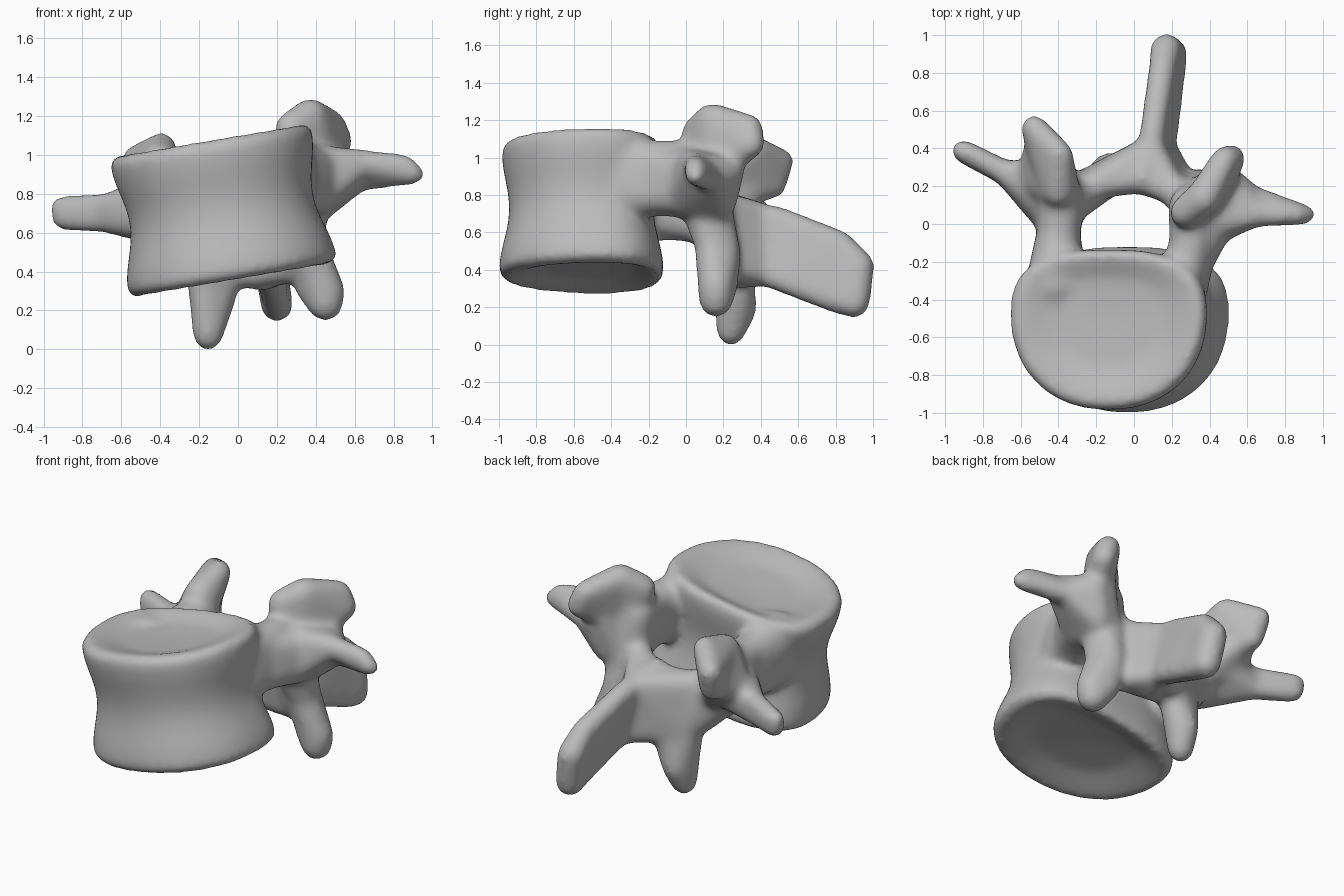
import bpy, bmesh, math

cube = bpy.data.objects.get("Cube")
if cube:
    bpy.data.objects.remove(cube, do_unlink=True)

PAD = .016       # makes up for the shrinkage of the final smoothing
TILT = .17       # sideways slope of both end plates
SEGMENTS = 64
SIDE_STEPS = 12
whole = bmesh.new()


def add_part(bm):
    """Merge one closed part into the whole bone."""
    bmesh.ops.recalc_face_normals(bm, faces=bm.faces[:])
    mesh = bpy.data.meshes.new("part")
    bm.to_mesh(mesh)
    bm.free()
    whole.from_mesh(mesh)
    bpy.data.meshes.remove(mesh)


def balls(radius, *centres):
    """Group of balls that share one radius."""
    return [(centre, radius + PAD) for centre in centres]


def hull(group):
    """Convex skin around a group of balls."""
    spheres = bmesh.new()
    for centre, radius in group:
        ball = bmesh.ops.create_icosphere(spheres, subdivisions=2, radius=radius)
        bmesh.ops.translate(spheres, verts=ball["verts"], vec=centre)
    skin = bmesh.new()
    for vert in spheres.verts:
        skin.verts.new(vert.co)
    spheres.free()
    result = bmesh.ops.convex_hull(skin, input=skin.verts[:])
    loose = {item for item in result["geom_interior"] + result["geom_unused"]
             if isinstance(item, bmesh.types.BMVert)}
    bmesh.ops.delete(skin, geom=list(loose), context='VERTS')
    add_part(skin)


def chain(*groups):
    """Skin each neighbouring pair of ball groups."""
    for first, second in zip(groups, groups[1:]):
        hull(first + second)


def power(value, exponent):
    return math.copysign(abs(value) ** exponent, value)


def body_ring(bm, t, scale, lift):
    """Ring at fraction t of the body height, waisted in the middle."""
    width = .54 - .02 * t - .06 * math.sin(math.pi * t) ** 2
    depth = .82 * width
    ring = []
    for i in range(SEGMENTS):
        angle = math.tau * i / SEGMENTS
        back = math.sin(angle) > 0
        exponent = .75 if back else .92
        u = scale * power(math.cos(angle), exponent)
        v = scale * power(math.sin(angle), exponent)
        # blunt back, deeper rounded front
        y = depth * (.2 + (.8 if back else 1.2) * v) - .56
        x = width * u - .03 - .11 * t
        ring.append(bm.verts.new((x, y, .39 + .68 * t + lift + TILT * x)))
    return ring


# Drum-shaped body with slightly dished ends: inset scale and outward lift
dish = [(.1, -.03), (.55, -.02), (.8, .02), (.92, .035)]
bm = bmesh.new()
rings = [body_ring(bm, 0, scale, -lift) for scale, lift in dish]
rings += [body_ring(bm, i / SIDE_STEPS, 1, 0) for i in range(SIDE_STEPS + 1)]
rings += [body_ring(bm, 1, scale, lift) for scale, lift in reversed(dish)]
for low, high in zip(rings, rings[1:]):
    for i in range(SEGMENTS):
        bm.faces.new((low[i - 1], low[i], high[i], high[i - 1]))
bm.faces.new(rings[0][::-1])
bm.faces.new(rings[-1])
add_part(bm)

# Pedicles, flaring into the body and the arch
left_root = balls(.11, (.3, .08, .97), (.32, .08, .78))
right_root = balls(.11, (-.39, .1, .85), (-.39, .1, .66))
chain(balls(.11, (.25, -.33, .97), (.27, -.33, .8)),
      balls(.1, (.3, -.1, .98), (.33, -.1, .8)), left_root)
chain(balls(.14, (-.42, -.32, .87), (-.4, -.32, .7)),
      balls(.1, (-.4, -.06, .85), (-.4, -.06, .67)), right_root)
hull(balls(.09, (.31, -.18, .95), (.33, -.18, .8), (.42, 0, .93), (.42, 0, .8)))

# Upper joint processes
left_ridge = balls(.08, (.37, .14, 1.2), (.41, .15, .95))
chain(balls(.07, (.27, .06, 1.14), (.3, .06, .95)), left_ridge,
      balls(.06, (.48, .34, 1.16), (.52, .35, 1.07)))
hull(balls(.07, (.45, .24, 1.02), (.37, .12, .95), (.34, .16, .7)))
right_tip = balls(.055, (-.39, .37, 1.05), (-.53, .51, .98), (-.51, .47, .85))
right_base = balls(.08, (-.4, .18, .97), (-.43, .2, .8), (-.37, .15, .88))
chain(right_tip, right_base)
hull(right_base + balls(.07, (-.55, .24, .74), (-.5, .4, .88), (-.36, .22, .68)))

# Transverse processes
chain(balls(.08, (.38, 0, .96), (.4, -.03, .78), (.49, .22, .92), (.43, .18, .76)),
      balls(.055, (.64, .05, .96), (.62, .14, .88)),
      balls(.04, (.91, .05, .9), (.86, .05, .95)))
chain(balls(.11, (-.4, .06, .74), (-.45, .22, .75), (-.43, .06, .66)),
      balls(.05, (-.68, .27, .74), (-.68, .27, .66)),
      balls(.045, (-.91, .39, .73), (-.9, .38, .67)))

# Lamina behind the canal, curving into the pedicles
right_lamina = balls(.07, (-.18, .22, .7), (-.17, .25, .42))
left_lamina = balls(.07, (.19, .19, .74), (.25, .21, .42))
chain(balls(.08, (-.36, .12, .72), (-.28, .17, .52)), right_lamina,
      balls(.065, (.02, .24, .7), (.06, .27, .39)), left_lamina,
      balls(.08, (.3, .1, .8), (.35, .15, .5)))

# Lower joint processes
chain(left_root, balls(.08, (.37, .14, .52), (.35, .2, .5)),
      balls(.08, (.46, .16, .3), (.45, .16, .235), (.38, .19, .33)))
chain(right_root, balls(.08, (-.18, .23, .45), (-.08, .28, .36)),
      balls(.065, (-.155, .24, .07), (-.14, .3, .18), (-.09, .28, .25)))

# Spinous process with webs spreading onto the lamina
stem = balls(.055, (.09, .4, .69), (.15, .42, .38))
chain(balls(.07, (.04, .24, .73), (.12, .28, .38)), stem,
      balls(.055, (.1, .5, .67), (.17, .5, .35)),
      balls(.06, (.15, .82, .54), (.2, .8, .24)),
      balls(.072, (.17, .925, .42), (.2, .9, .225)))
chain(left_lamina, stem)
chain(right_lamina, stem)

# Fuse every part into one rounded bone
mesh = bpy.data.meshes.new("vertebra")
whole.to_mesh(mesh)
whole.free()
bone = bpy.data.objects.new("vertebra", mesh)
bpy.context.scene.collection.objects.link(bone)
remesh = bone.modifiers.new("fuse", 'REMESH')
remesh.mode = 'VOXEL'
remesh.voxel_size = .018
soften = bone.modifiers.new("soften", 'SMOOTH')
soften.factor = .5
soften.iterations = 28
graph = bpy.context.evaluated_depsgraph_get()
fused = bpy.data.meshes.new_from_object(bone.evaluated_get(graph))
bone.modifiers.clear()
bone.data = fused
bpy.data.meshes.remove(mesh)
fused.name = "vertebra"
for face in fused.polygons:
    face.use_smooth = True

# Plain grey bone
grey = bpy.data.materials.new("bone grey")
grey.use_nodes = True
colour = (.5, .5, .5, 1)
grey.diffuse_color = colour
grey.node_tree.nodes["Principled BSDF"].inputs["Base Color"].default_value = colour
fused.materials.clear()
fused.materials.append(grey)
